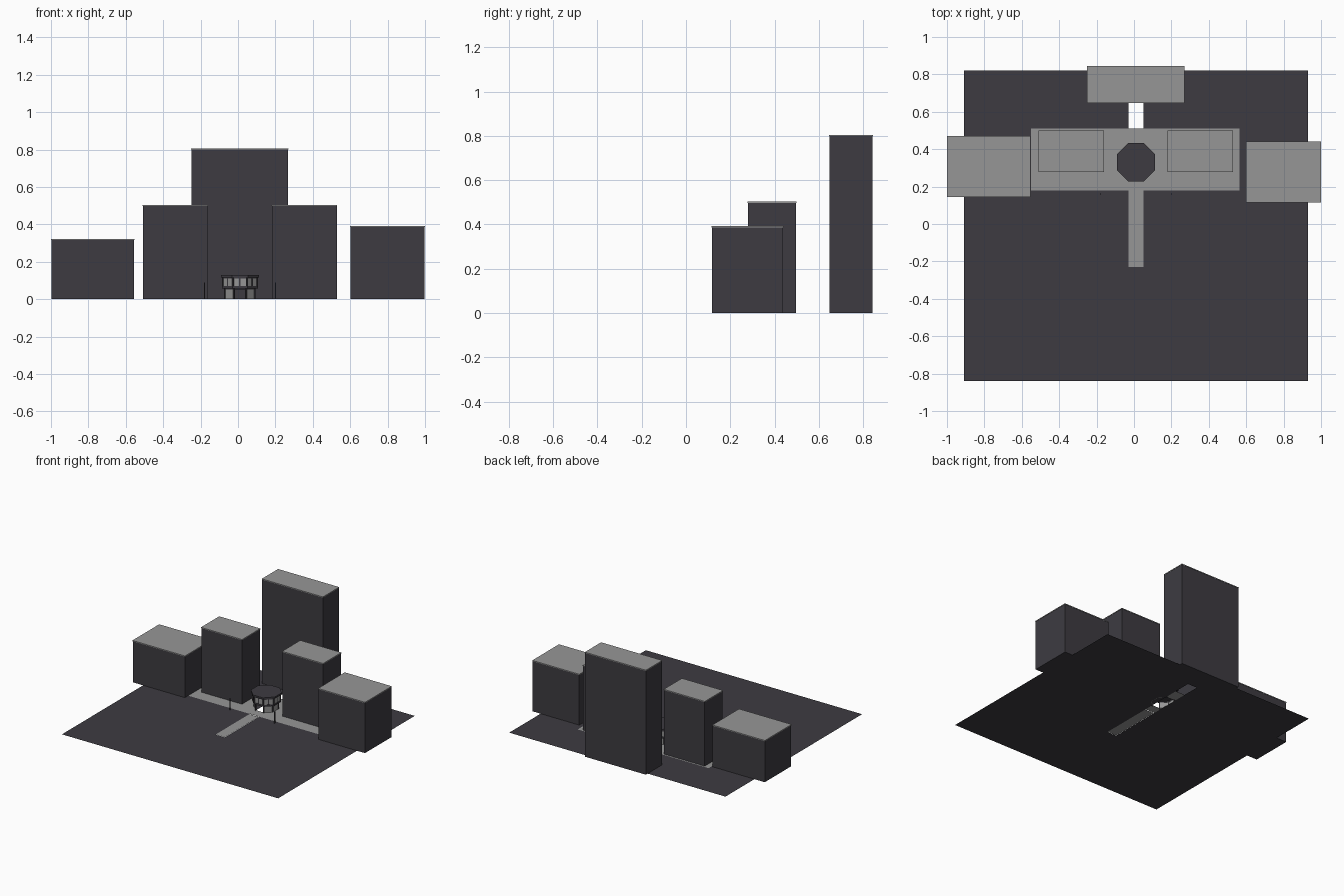
import bpy, bmesh, math
from mathutils import Matrix, Vector

if "Cube" in bpy.data.objects:
    bpy.data.objects.remove(bpy.data.objects["Cube"], do_unlink=True)


def material(name, rgb):
    m = bpy.data.materials.new(name)
    m.use_nodes = True
    m.diffuse_color = (*rgb, 1)
    m.node_tree.nodes["Principled BSDF"].inputs["Base Color"].default_value = (*rgb, 1)
    return m


DARK = material("dark slate", (0.047, 0.044, 0.053))
LIGHT = material("light grey", (0.305, 0.305, 0.305))


def finish(name, bm, *mats):
    me = bpy.data.meshes.new(name)
    bm.normal_update()
    bm.to_mesh(me)
    bm.free()
    ob = bpy.data.objects.new(name, me)
    bpy.context.collection.objects.link(ob)
    for m in mats:
        me.materials.append(m)
    return ob


def add_box(bm, x0, x1, y0, y1, z0, z1, turn=Matrix()):
    mat = (turn @ Matrix.Translation(((x0 + x1) / 2, (y0 + y1) / 2, (z0 + z1) / 2))
           @ Matrix.Diagonal((x1 - x0, y1 - y0, z1 - z0, 1)))
    bmesh.ops.create_cube(bm, size=1, matrix=mat)


def add_rect(bm, x0, x1, y0, y1, z):
    bm.faces.new([bm.verts.new(p) for p in
                  ((x0, y0, z), (x1, y0, z), (x1, y1, z), (x0, y1, z))])


CX, CY = 0.01, 0.33            # pavilion centre
SLOT = (-0.03, 0.05)           # walkway slot across the ground

# Ground sheet with an open slot along the walkway
bm = bmesh.new()
add_rect(bm, -0.91, SLOT[0], -0.84, 0.82, 0)
add_rect(bm, SLOT[1], 0.93, -0.84, 0.82, 0)
add_rect(bm, *SLOT, -0.84, -0.23, 0)
add_rect(bm, *SLOT, 0.65, 0.82, 0)
bmesh.ops.remove_doubles(bm, verts=bm.verts, dist=0.0001)
finish("ground", bm, DARK)

# Front walkway
bm = bmesh.new()
add_rect(bm, *SLOT, -0.23, 0.18, 0.001)
finish("front_walkway", bm, LIGHT)


def octagon(r):
    c = r / math.cos(math.pi / 8)
    return [(CX + c * math.cos((i + 0.5) * math.pi / 4),
             CY + c * math.sin((i + 0.5) * math.pi / 4)) for i in range(8)]


# Plaza sheet, open beneath the pavilion
bm = bmesh.new()
for loop in ([(-0.55, 0.18), (0.565, 0.18), (0.565, 0.51), (-0.55, 0.51)], octagon(0.075)):
    vs = [bm.verts.new((x, y, 0.004)) for x, y in loop]
    for a, b in zip(vs, vs[1:] + vs[:1]):
        bm.edges.new((a, b))
bmesh.ops.triangle_fill(bm, use_beauty=True, edges=bm.edges[:], normal=Vector((0, 0, 1)))
finish("plaza", bm, LIGHT)


# Buildings: dark block with a thin light roof slab
def building(name, x0, x1, y0, y1, h):
    bm = bmesh.new()
    add_box(bm, x0, x1, y0, y1, 0, h - 0.006)
    finish(name + "_walls", bm, DARK)
    bm = bmesh.new()
    add_box(bm, x0 - 0.002, x1 + 0.002, y0 - 0.002, y1 + 0.002, h - 0.006, h)
    finish(name + "_roof", bm, LIGHT)


building("right_low_block", -0.998, -0.555, 0.147, 0.468, 0.322)
building("left_low_block", 0.602, 0.998, 0.118, 0.438, 0.392)
building("right_tower", -0.508, -0.162, 0.28, 0.498, 0.503)
building("left_tower", 0.182, 0.528, 0.28, 0.498, 0.503)
building("rear_tower", -0.248, 0.268, 0.648, 0.842, 0.805)


# Pavilion decks and roof
def deck(name, r, z0, z1):
    bm = bmesh.new()
    f = bm.faces.new([bm.verts.new((x, y, z0)) for x, y in octagon(r)])
    top = bmesh.ops.extrude_face_region(bm, geom=[f])["geom"]
    bmesh.ops.translate(bm, vec=(0, 0, z1 - z0),
                        verts=[v for v in top if isinstance(v, bmesh.types.BMVert)])
    bmesh.ops.recalc_face_normals(bm, faces=bm.faces)
    finish(name, bm, DARK)


deck("pavilion_floor", 0.096, 0.058, 0.07)
deck("pavilion_roof", 0.102, 0.117, 0.13)

# Pavilion walls: glazed upper storey, narrower lower storey open front and back
frame, glass = bmesh.new(), bmesh.new()
for i in range(8):
    turn = Matrix.Translation((CX, CY, 0)) @ Matrix.Rotation(i * math.pi / 4, 4, 'Z')
    for r, z0, z1, upper in ((0.092, 0.07, 0.117, True), (0.08, 0, 0.058, False)):
        w = r * math.tan(math.pi / 8)
        if upper or i % 4:
            add_box(glass, -w, w, -r, -r + 0.003, z0, z1, turn)
        posts = (-w, 0, w) if upper else (-w, w)
        for x in posts:
            add_box(frame, x - 0.004, x + 0.004, -r - 0.002, -r + 0.005, z0, z1, turn)
        add_box(frame, -w, w, -r - 0.002, -r + 0.005, z1 - 0.007, z1, turn)
finish("pavilion_frame", frame, DARK)
finish("pavilion_glass", glass, LIGHT)

# Slim posts at the plaza's front edge
for side, x in (("right", -0.18), ("left", 0.2)):
    bm = bmesh.new()
    add_box(bm, x - 0.003, x + 0.003, 0.157, 0.163, 0, 0.09)
    finish(side + "_lamp_post", bm, DARK)
